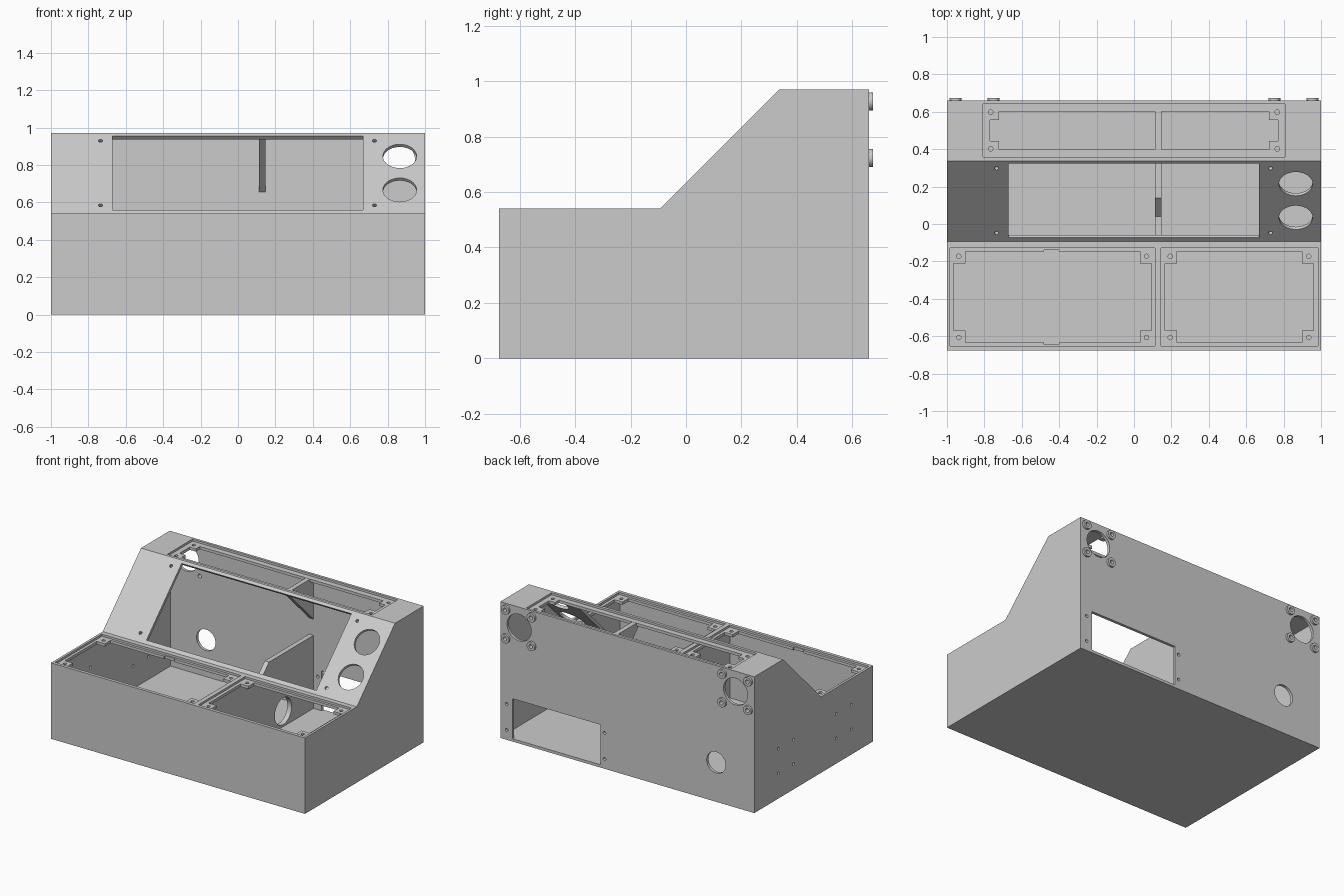
import bpy
import bmesh
from mathutils import Vector

cube = bpy.data.objects.get("Cube")
if cube:
    bpy.data.objects.remove(cube, do_unlink=True)

grey = bpy.data.materials.new("plain grey")
grey.use_nodes = True
grey.diffuse_color = (0.6, 0.6, 0.6, 1)
grey.node_tree.nodes["Principled BSDF"].inputs["Base Color"].default_value = (0.6, 0.6, 0.6, 1)


def make_object(name, bm):
    bmesh.ops.recalc_face_normals(bm, faces=bm.faces)
    mesh = bpy.data.meshes.new(name)
    bm.to_mesh(mesh)
    bm.free()
    mesh.materials.append(grey)
    obj = bpy.data.objects.new(name, mesh)
    bpy.context.collection.objects.link(obj)
    return obj


def prism(name, profile, x0, x1):
    """Side profile of (y, z) points stretched from x0 to x1."""
    bm = bmesh.new()
    face = bm.faces.new([bm.verts.new((x0, y, z)) for y, z in profile])
    ext = bmesh.ops.extrude_face_region(bm, geom=[face])
    moved = [v for v in ext["geom"] if isinstance(v, bmesh.types.BMVert)]
    bmesh.ops.translate(bm, verts=moved, vec=(x1 - x0, 0, 0))
    return make_object(name, bm)


def box(name, x0, x1, y0, y1, z0, z1):
    return prism(name, [(y0, z0), (y1, z0), (y1, z1), (y0, z1)], x0, x1)


def rod(name, centre, axis, radius, length, sides=32):
    bm = bmesh.new()
    turn = Vector((0, 0, 1)).rotation_difference(Vector(axis)).to_matrix().to_4x4()
    turn.translation = centre
    bmesh.ops.create_cone(bm, cap_ends=True, segments=sides, radius1=radius,
                          radius2=radius, depth=length, matrix=turn)
    return make_object(name, bm)


def cut(obj, cutter):
    mod = obj.modifiers.new("cut", "BOOLEAN")
    mod.operation = "DIFFERENCE"
    mod.solver = "EXACT"
    mod.object = cutter
    bpy.context.view_layer.objects.active = obj
    bpy.ops.object.modifier_apply(modifier=mod.name)
    bpy.data.objects.remove(cutter, do_unlink=True)


def drill(obj, centre, axis, radius, length, sides=32):
    cut(obj, rod("drill", centre, axis, radius, length, sides))


# Hollow case with a low front deck, sloped panel and high back
case = prism("case_shell", [(-.675, 0), (.66, 0), (.66, .97), (.3375, .97),
                            (-.0925, .54), (-.675, .54)], -1, 1)
cut(case, prism("cavity", [(-.655, .02), (.64, .02), (.64, .935), (.331, .935),
                           (-.099, .505), (-.655, .505)], -.98, .98))


def lid_seat(x0, x1, y0, y1, top, lip_x, lip_y, tab_x, tab_y, screw):
    """Recessed opening with a lip, four corner tabs and screw holes."""
    cut(case, box("recess", x0, x1, y0, y1, top - .015, top + .1))
    x0, x1, y0, y1 = x0 + lip_x, x1 - lip_x, y0 + lip_y, y1 - lip_y
    low, high = top - .06, top + .05
    cut(case, box("opening", x0, x1, y0 + tab_y, y1 - tab_y, low, high))
    cut(case, box("opening", x0 + tab_x, x1 - tab_x, y0, y1, low, high))
    for x in (x0 + screw[0], x1 - screw[0]):
        for y in (y0 + screw[1], y1 - screw[1]):
            drill(case, (x, y, top), (0, 0, 1), .012, .12, 16)


lid_seat(-.983, .113, -.652, -.128, .54, .019, .018, .063, .065, (.027, .027))
lid_seat(.145, .983, -.652, -.128, .54, .022, .018, .063, .065, (.027, .027))
lid_seat(-.807, .807, .358, .642, .97, .037, .04, .048, .045, (.004, .004))

# Shallow finger notches in the lip of the wide deck opening
for y0, y1 in ((-.645, -.60), (-.18, -.138)):
    cut(case, box("notch", -.48, -.40, y0, y1, .48, .6))

# Sloped panel: display window, two round holes and four screws
slope = (0, -1, 1)
cut(case, prism("window", [(-.1025, .59), (-.0425, .53), (.3525, .925), (.2925, .985)],
                -.67, .667))
for z in (.847, .667):
    drill(case, (.865, z - .6325, z), slope, .09, .1, 48)
for x in (-.735, .73):
    for z in (.585, .93):
        drill(case, (x, z - .6325, z), slope, .011, .08, 16)

# Back wall: socket opening with screws, cable hole
back = (0, 1, 0)
cut(case, box("socket", .21, .905, .6, .7, .02, .305))
for x in (.18, .95):
    for z in (.07, .255):
        drill(case, (x, .65, z), back, .011, .06, 16)
drill(case, (-.70, .65, .28), back, .075, .06, 48)

# Back wall: two large round holes, each with four raised screw bosses
for side, label in ((-1, "right"), (1, "left")):
    cx = side * .852
    drill(case, (cx, .65, .825), back, .095, .06, 48)
    for dx in (-.102, .102):
        for dz in (-.102, .102):
            x, z = cx + dx, .825 + dz
            boss = rod(label + "_screw_boss", (x, .6665, z), back, .032, .017)
            for part in (boss, case):
                drill(part, (x, .66, z), back, .014, .06, 16)

# Mounting holes in the right wall
for y in (.39, .22, -.26, -.43):
    for z in (.18, .355):
        drill(case, (-.99, y, z), (1, 0, 0), .01, .06, 16)

# Inner divider with a cable hole, and the gusset under the top
divider = prism("inner_divider", [(-.66, .01), (.65, .01), (.65, .54), (.14, .54), (.04, .44),
                                  (-.11, .44), (-.11, .515), (-.66, .515)], .112, .146)
drill(divider, (.129, .30, .13), (1, 0, 0), .095, .1, 48)
prism("top_gusset", [(.65, .645), (.65, .954), (.341, .954)], .112, .146)

# Smooth the round holes while keeping edges crisp
bpy.ops.object.select_all(action="DESELECT")
for obj in bpy.context.scene.objects:
    if obj.type == "MESH":
        obj.select_set(True)
bpy.context.view_layer.objects.active = case
bpy.ops.object.shade_smooth_by_angle(angle=.52)
